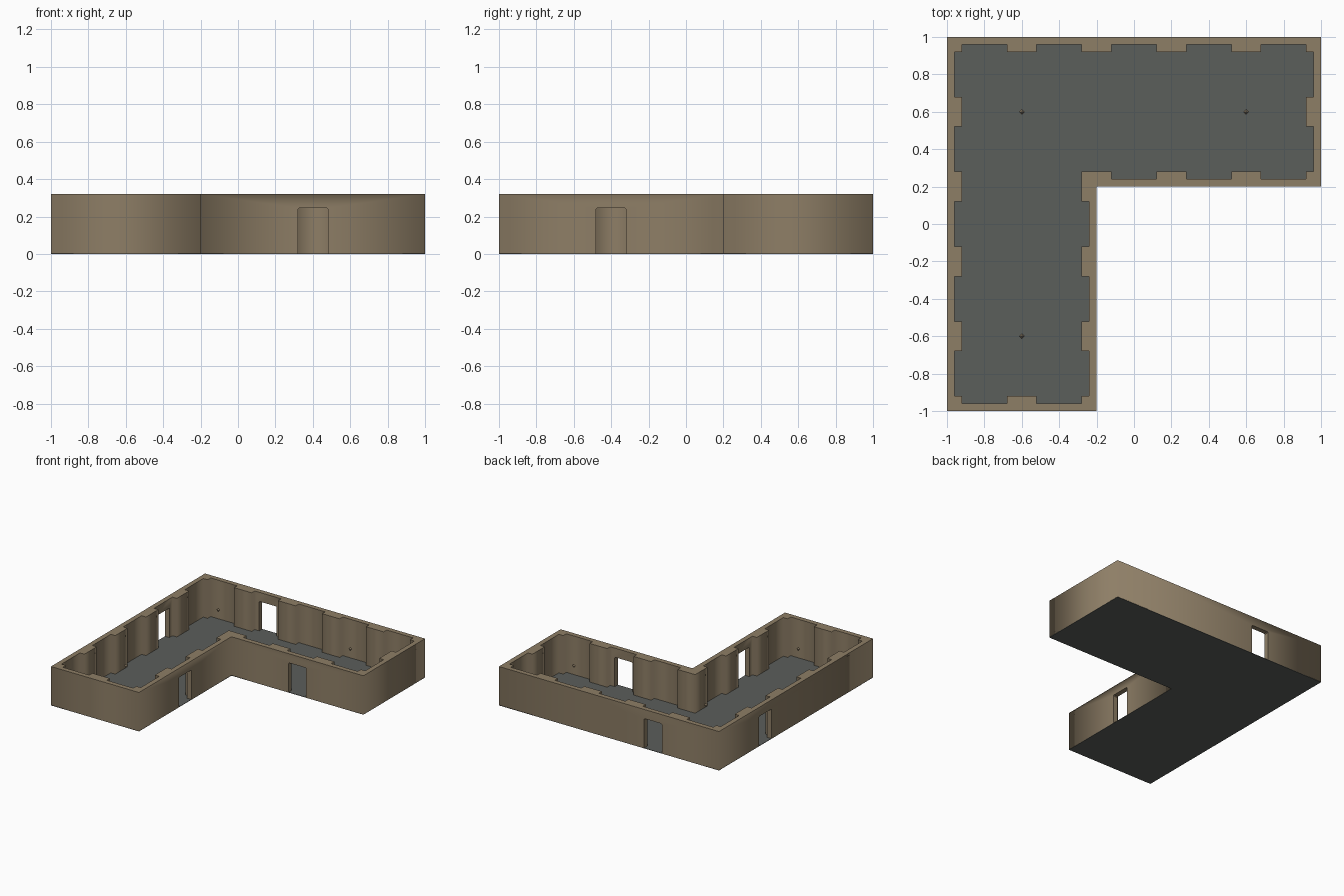
import bpy, bmesh
from mathutils import Vector, Matrix

if "Cube" in bpy.data.objects:
    bpy.data.objects.remove(bpy.data.objects["Cube"])

HEIGHT, DOOR_TOP = 0.32, 0.245
BAY, NICHE = 0.4, 0.12          # bay spacing, half width of each wall niche
THIN, THICK = 0.04, 0.08        # wall depth at niches and at pillars
OUTLINE = [Vector(p) for p in
           ((-1, -1), (-0.2, -1), (-0.2, 0.2), (1, 0.2), (1, 1), (-1, 1))]


def material(name, rgb):
    mat = bpy.data.materials.new(name)
    mat.use_nodes = True
    color = (*rgb, 1)
    mat.diffuse_color = color
    bsdf = mat.node_tree.nodes["Principled BSDF"]
    bsdf.inputs["Base Color"].default_value = color
    bsdf.inputs["Roughness"].default_value = 0.9
    return mat


def add_mesh(name, bm, mat):
    mesh = bpy.data.meshes.new(name)
    bmesh.ops.recalc_face_normals(bm, faces=bm.faces)
    bm.to_mesh(mesh)
    bm.free()
    mesh.materials.append(mat)
    obj = bpy.data.objects.new(name, mesh)
    bpy.context.collection.objects.link(obj)
    return obj


def prism(bm, points, offset):
    """Extrude a closed polygon by an offset."""
    face = bm.faces.new([bm.verts.new(p) for p in points])
    new = bmesh.ops.extrude_face_region(bm, geom=[face], use_keep_orig=True)["geom"]
    bmesh.ops.translate(bm, vec=offset,
                        verts=[v for v in new if isinstance(v, bmesh.types.BMVert)])


def inner_outline():
    """Walk the plan, stepping between pillar depth and niche depth."""
    points = []

    def put(p):
        if not points or (p - points[-1]).length > 1e-4:
            points.append(p)

    for i, a in enumerate(OUTLINE):
        b, before = OUTLINE[(i + 1) % len(OUTLINE)], OUTLINE[i - 1]
        along, prev = (b - a).normalized(), (a - before).normalized()
        inward = Vector((-along.y, along.x))
        put(a + THICK * (inward + Vector((-prev.y, prev.x))))
        for k in range(round((b - a).length / BAY)):
            mid = a + along * BAY * (k + 0.5)
            for side, depth in ((-1, THICK), (-1, THIN), (1, THIN), (1, THICK)):
                put(mid + along * side * NICHE + inward * depth)
    if (points[0] - points[-1]).length < 1e-4:
        points.pop()
    return points


wall_mat = material("tan_wall", (0.270, 0.209, 0.133))
floor_mat = material("grey_floor", (0.105, 0.112, 0.105))

# Floor slab
bm = bmesh.new()
prism(bm, [p.to_3d() for p in OUTLINE], Vector((0, 0, 0.003)))
add_mesh("floor", bm, floor_mat)

# Walls: a filled ring between the outer and inner outlines
curve = bpy.data.curves.new("wall_plan", "CURVE")
curve.dimensions, curve.fill_mode = "2D", "BOTH"
curve.extrude = HEIGHT / 2 - 0.0005
for loop in (OUTLINE, inner_outline()):
    spline = curve.splines.new("POLY")
    spline.points.add(len(loop) - 1)
    spline.use_cyclic_u = True
    for point, p in zip(spline.points, loop):
        point.co = (p.x, p.y, 0, 1)
plan = bpy.data.objects.new("wall_plan", curve)
plan_mesh = bpy.data.meshes.new_from_object(plan)
bm = bmesh.new()
bm.from_mesh(plan_mesh)
bmesh.ops.remove_doubles(bm, verts=bm.verts, dist=1e-4)
bmesh.ops.translate(bm, verts=bm.verts, vec=(0, 0, HEIGHT / 2 + 0.0005))
walls = add_mesh("walls", bm, wall_mat)
bpy.data.objects.remove(plan)
bpy.data.meshes.remove(plan_mesh)

# Doorways, with slightly clipped top corners
bm = bmesh.new()
half, clip = 0.08, 0.006
profile = [(-half, -0.05), (half, -0.05), (half, DOOR_TOP - clip),
           (half - clip, DOOR_TOP), (clip - half, DOOR_TOP), (-half, DOOR_TOP - clip)]
for center, along in (((0.4, 0.22), (1, 0)), ((-0.4, 0.98), (1, 0)),
                      ((-0.22, -0.4), (0, 1)), ((-0.98, 0.4), (0, 1))):
    c, t = Vector(center).to_3d(), Vector(along).to_3d()
    across = Vector((-t.y, t.x, 0)) * 0.05
    prism(bm, [c + t * u - across + Vector((0, 0, z)) for u, z in profile], across * 2)
cutter = add_mesh("door_cutter", bm, wall_mat)
cutter.hide_render = True
cut = walls.modifiers.new("doorways", "BOOLEAN")
cut.operation, cut.solver, cut.object = "DIFFERENCE", "EXACT", cutter
bpy.context.view_layer.objects.active = walls
bpy.ops.object.modifier_apply(modifier=cut.name)
bpy.data.objects.remove(cutter)

# Small hanging lamps in the three end rooms
for i, (x, y) in enumerate(((-0.6, 0.6), (0.6, 0.6), (-0.6, -0.6))):
    bm = bmesh.new()
    bmesh.ops.create_uvsphere(bm, u_segments=4, v_segments=2, radius=0.016,
                              matrix=Matrix.Translation((x, y, 0.28)))
    add_mesh(f"lamp_{i + 1}", bm, wall_mat)
